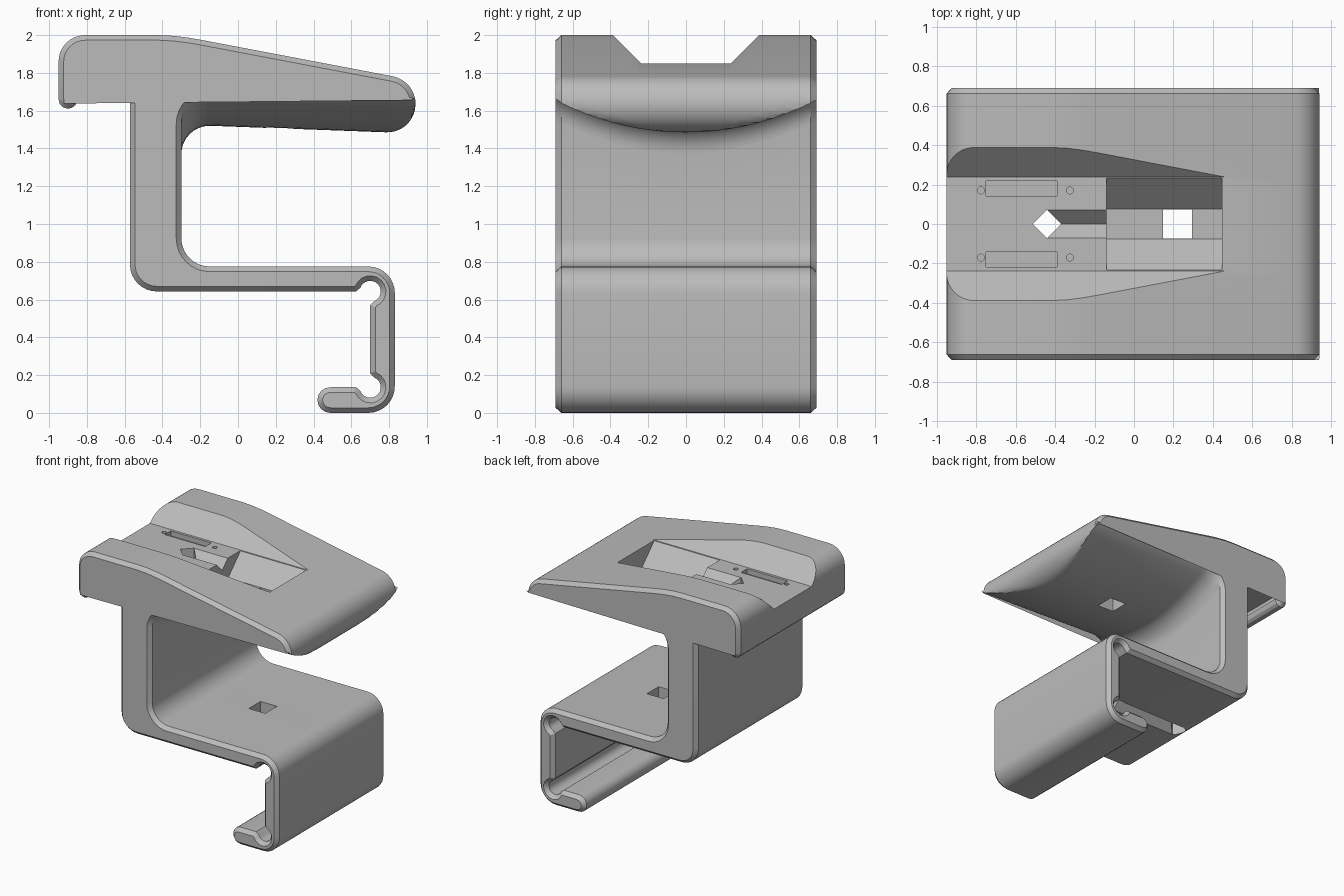
import bpy, bmesh
from math import cos, sin, radians
from mathutils import Vector

cube = bpy.data.objects.get("Cube")
if cube:
    bpy.data.objects.remove(cube, do_unlink=True)

HALF = 0.69      # half width
CHAMFER = 0.03   # end chamfer
SAG = 0.16       # belly of the arm underside

grey = bpy.data.materials.new("grey plastic")
grey.use_nodes = True
grey.diffuse_color = (0.5, 0.5, 0.5, 1)
grey.node_tree.nodes["Principled BSDF"].inputs["Base Color"].default_value = (0.5, 0.5, 0.5, 1)


def arc(cx, cz, r, start, end, steps=8):
    angles = [radians(start + (end - start) * i / steps) for i in range(steps + 1)]
    return [(cx + r * cos(a), cz + r * sin(a)) for a in angles]


def mesh_object(name, bm):
    bmesh.ops.recalc_face_normals(bm, faces=bm.faces)
    mesh = bpy.data.meshes.new(name)
    bm.to_mesh(mesh)
    bm.free()
    mesh.materials.append(grey)
    obj = bpy.data.objects.new(name, mesh)
    bpy.context.collection.objects.link(obj)
    return obj


def loft(name, rings):
    """Skin a list of equal rings of 3D points and cap both ends."""
    bm = bmesh.new()
    loops = [[bm.verts.new(p) for p in ring] for ring in rings]
    for a, b in zip(loops, loops[1:]):
        for i in range(len(a)):
            j = (i + 1) % len(a)
            bm.faces.new((a[i], a[j], b[j], b[i]))
    bm.faces.new(loops[0])
    bm.faces.new(loops[-1])
    return mesh_object(name, bm)


# Side profile, clockwise; the arm underside is kept apart because it bellies
top = (arc(-0.81, 1.86, 0.14, 180, 90)
       + [(-0.42, 2.0), (-0.34, 1.996), (-0.26, 1.986), (-0.18, 1.972)]
       + arc(0.79, 1.635, 0.15, 78, 0))
underside = (arc(0.79, 1.635, 0.15, -12, -92) + arc(-0.15, 1.37, 0.15, 90, 180))
lower = (arc(-0.15, 0.925, 0.15, 180, 270)
         + arc(0.69, 0.635, 0.14, 90, 0)
         + arc(0.69, 0.14, 0.14, 0, -90)
         + arc(0.488, 0.068, 0.068, 270, 90)
         + [(0.625, 0.136)]
         + arc(0.70, 0.136, 0.056, 200, 430, 12)
         + [(0.70, 0.21), (0.70, 0.57)]
         + arc(0.70, 0.643, 0.056, -70, 160, 12)
         + [(0.625, 0.643)]
         + arc(-0.43, 0.785, 0.142, 270, 180)
         + [(-0.572, 1.655)]
         + arc(-0.572, 1.73, 0.056, -70, 160, 12)
         + [(-0.645, 1.73), (-0.893, 1.73), (-0.893, 1.665), (-0.85, 1.665)]
         + arc(-0.9, 1.66, 0.05, -10, -180, 6))


def section(y):
    """Profile at depth y, with the underside lifted towards the ends."""
    lift = SAG * min(1, (y / (HALF - CHAMFER)) ** 2)

    def raised(p):
        line = 1.52 - 0.037 * (p[0] + 0.15) + lift
        return (p[0], max(p[1], line))

    fillet = [(x, z + lift) if x < 0 else raised((x, z)) for x, z in underside]
    tip = [raised(p) if p[0] > 0.7 else p for p in top]
    return [Vector(p) for p in tip + fillet + lower]


def inset(points, d):
    """Move each point towards the inside of a clockwise outline."""
    result = []
    n = len(points)
    for i, p in enumerate(points):
        before = next(points[i - k] for k in range(1, n) if (points[i - k] - p).length > 1e-4)
        after = next(points[(i + k) % n] for k in range(1, n) if (points[(i + k) % n] - p).length > 1e-4)
        e1, e2 = (p - before).normalized(), (after - p).normalized()
        n1, n2 = Vector((e1.y, -e1.x)), Vector((e2.y, -e2.x))
        m = (n1 + n2).normalized()
        result.append(p + m * d / max(0.6, m.dot(n1)))
    return result


# Body: lofted across the width, with chamfered ends
flat = HALF - CHAMFER
depths = [-flat + 2 * flat * i / 20 for i in range(21)]
rings = [[(p.x, y, p.y) for p in section(y)] for y in depths]
end_ring = inset(section(flat), CHAMFER * 0.9)
rings.insert(0, [(p.x, -HALF, p.y) for p in end_ring])
rings.append([(p.x, HALF, p.y) for p in end_ring])
body = loft("clamp_body", rings)


def cut(name, outline, axis, a, b):
    """Subtract a prism whose outline is extruded along an axis from a to b."""
    place = {"x": lambda p, t: (t, p[0], p[1]),
             "z": lambda p, t: (p[0], p[1], t)}[axis]
    cutter = loft(name, [[place(p, t) for p in outline] for t in (a, b)])
    cutter.hide_render = True
    mod = body.modifiers.new(name, "BOOLEAN")
    mod.operation = "DIFFERENCE"
    mod.solver = "EXACT"
    mod.object = cutter
    bpy.context.view_layer.objects.active = body
    bpy.ops.object.modifier_apply(modifier=name)
    bpy.data.objects.remove(cutter, do_unlink=True)


def rect(x0, x1, y0, y1):
    return [(x0, y0), (x1, y0), (x1, y1), (x0, y1)]


def trough(half_bottom, half_top, z0, z1, over):
    return [(-half_bottom, z0), (half_bottom, z0), (half_top, z1), (half_top, over),
            (-half_top, over), (-half_top, z1)]


# Flared channel along the top, then the sunken pocket and V groove in its floor
cut("top_channel", trough(0.238, 0.398, 1.85, 2.01, 2.1), "x", -1.1, 0.8)
cut("top_pocket", trough(0.075, 0.232, 1.69, 1.847, 1.88), "x", -0.14, 0.445)
groove = [(0, 1.78), (0.074, 1.854), (0.074, 1.88), (-0.074, 1.88), (-0.074, 1.854)]
cut("top_groove", groove, "x", -0.44, -0.1)

# Matching V groove under the shelf
cut("shelf_groove", [(0, 0.71), (0.074, 0.636), (0.074, 0.6), (-0.074, 0.6), (-0.074, 0.636)],
    "x", -0.44, 0.2)

# Diamond hole down the column and square hole through arm and shelf
cut("diamond_hole", arc(-0.44, 0, 0.072, 0, 270, 3), "z", 0.5, 1.95)
cut("square_hole", rect(0.148, 0.295, -0.074, 0.074), "z", 0.5, 1.9)

# Shallow slots and pin holes on both sides of the channel floor
for side, label in ((1, "left"), (-1, "right")):
    y = 0.18 * side
    cut("slot_" + label, rect(-0.75, -0.39, y - 0.038, y + 0.038), "z", 1.81, 1.9)
    for x in (-0.775, -0.325):
        cut("pin_" + label, arc(x, 0.17 * side, 0.018, 0, 330, 11), "z", 1.8, 1.9)

# Shading
bpy.ops.object.select_all(action="DESELECT")
body.select_set(True)
bpy.context.view_layer.objects.active = body
bpy.ops.object.shade_smooth_by_angle(angle=radians(28))
